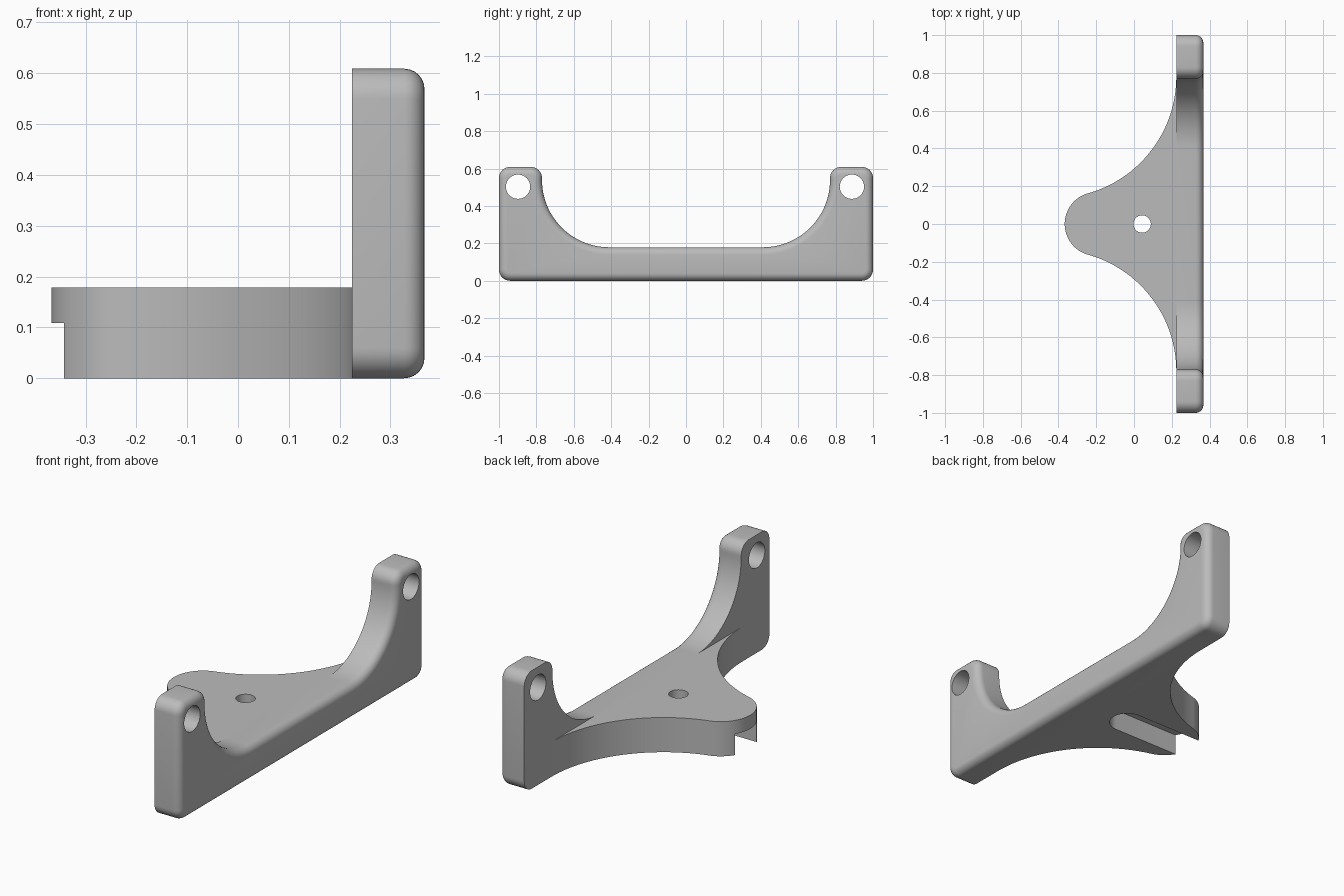
import bpy, bmesh
from math import pi, cos, sin, atan2
from mathutils import Matrix

if "Cube" in bpy.data.objects:
    bpy.data.objects.remove(bpy.data.objects["Cube"])

GREY = (0.5, 0.5, 0.5, 1)
mat = bpy.data.materials.new("plain grey")
mat.use_nodes = True
mat.diffuse_color = GREY
mat.node_tree.nodes["Principled BSDF"].inputs["Base Color"].default_value = GREY

HALF = 0.367          # half depth in x
WALL_BACK = 0.224     # plane where plate meets wall
PLATE_TOP = 0.179


def arc(cx, cy, r, a0, a1, n=12):
    return [(cx + r * cos(a0 + (a1 - a0) * i / n),
             cy + r * sin(a0 + (a1 - a0) * i / n)) for i in range(n + 1)]


def extrude(name, points, to_xyz, direction, round_far=0):
    """Extrude a flat outline, optionally rounding the rim of its far face."""
    bm = bmesh.new()
    face = bm.faces.new([bm.verts.new(to_xyz(*p)) for p in points])
    out = bmesh.ops.extrude_face_region(bm, geom=[face])["geom"]
    far = [v for v in out if isinstance(v, bmesh.types.BMVert)]
    bmesh.ops.translate(bm, vec=direction, verts=far)
    if round_far:
        rim = [e for e in out if isinstance(e, bmesh.types.BMEdge)]
        bmesh.ops.bevel(bm, geom=rim, offset=round_far, offset_type='OFFSET',
                        segments=6, profile=0.5, affect='EDGES')
    bmesh.ops.recalc_face_normals(bm, faces=bm.faces)
    mesh = bpy.data.meshes.new(name)
    bm.to_mesh(mesh)
    bm.free()
    mesh.materials.append(mat)
    obj = bpy.data.objects.new(name, mesh)
    bpy.context.collection.objects.link(obj)
    return obj


def activate(obj):
    bpy.ops.object.select_all(action='DESELECT')
    obj.select_set(True)
    bpy.context.view_layer.objects.active = obj


def cut(target, cutter):
    activate(target)
    mod = target.modifiers.new("cut", 'BOOLEAN')
    mod.operation, mod.solver, mod.object = 'DIFFERENCE', 'EXACT', cutter
    bpy.ops.object.modifier_apply(modifier=mod.name)
    bpy.data.objects.remove(cutter)


def flat(z):
    return lambda x, y: (x, y, z)


def upright(x):
    return lambda y, z: (x, y, z)


# Upright wall: U-shaped outline with rounded corners and front rim
HEIGHT, EAR, CORNER, SWEEP = 0.609, 0.77, 0.06, 0.36
half = (arc(1 - CORNER, CORNER, CORNER, -pi / 2, 0, 8)
        + arc(1 - CORNER, HEIGHT - CORNER, CORNER, 0, pi / 2, 8)
        + arc(EAR + CORNER, HEIGHT - CORNER, CORNER, pi / 2, pi, 8)
        + arc(EAR - SWEEP, PLATE_TOP + SWEEP, SWEEP, 0, -pi / 2, 28))
outline = half + [(-y, z) for y, z in reversed(half)]
wall = extrude("upright_wall", outline, upright(WALL_BACK),
               (HALF - WALL_BACK, 0, 0), round_far=0.04)
for y in (-0.898, 0.887):
    cut(wall, extrude("ear_hole_cutter", arc(y, 0.503, 0.065, 0, 2 * pi, 40)[:-1],
                      upright(0), (1, 0, 0)))

# Base plate: concave flanks running tangent into a round nose
R, CY, NOSE = 0.642, 0.78, 0.169
cx, nose_x = WALL_BACK - R, -HALF + NOSE
lean = atan2(CY, cx - nose_x)
side = (arc(cx, CY, R, 0, lean - pi, 36)
        + arc(nose_x, 0, NOSE, lean, pi, 16)[1:])
plate = extrude("base_plate", side + [(x, -y) for x, y in reversed(side[:-1])],
                flat(0), (0, 0, PLATE_TOP))

# Underside slot, open at the nose, and the through hole at its round end
HOLE_X, SLOT = 0.043, 0.088
cut(plate, extrude("slot_cutter",
                   arc(HOLE_X, 0, SLOT, -pi / 2, pi / 2, 24) + [(-1, SLOT), (-1, -SLOT)],
                   flat(-0.1), (0, 0, 0.209)))
cut(plate, extrude("hole_cutter", arc(HOLE_X, 0, 0.046, 0, 2 * pi, 40)[:-1],
                   flat(-0.1), (0, 0, 0.5)))

for obj in (wall, plate):
    activate(obj)
    bpy.ops.object.shade_smooth_by_angle(angle=pi / 6)
